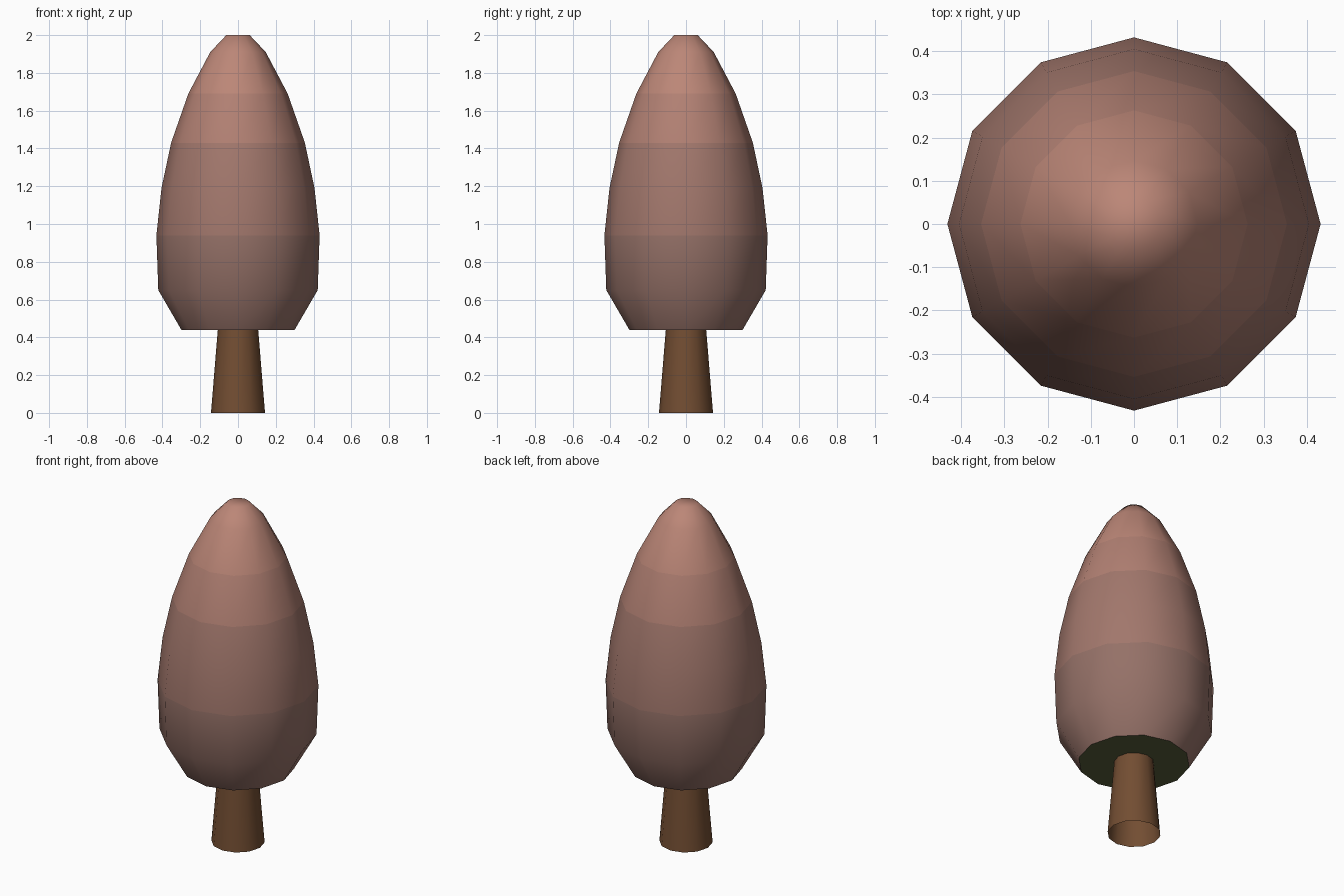
import bpy, bmesh, math

if "Cube" in bpy.data.objects:
    bpy.data.objects.remove(bpy.data.objects["Cube"])

SIDES = 12


def material(name, rgb):
    m = bpy.data.materials.new(name)
    m.diffuse_color = (*rgb, 1)
    m.use_nodes = True
    m.node_tree.nodes["Principled BSDF"].inputs["Base Color"].default_value = m.diffuse_color
    return m


def lathe(name, profile, mats, bands, cap_top=None, cap_bottom=None):
    """Spin (radius, z) points into a smooth ringed shell; bands = material per ring."""
    bm = bmesh.new()
    rings = [[bm.verts.new((r * math.cos(i * math.tau / SIDES),
                            r * math.sin(i * math.tau / SIDES), z))
              for i in range(SIDES)] for r, z in profile]
    for k, (a, b) in enumerate(zip(rings, rings[1:])):
        for i in range(SIDES):
            j = (i + 1) % SIDES
            f = bm.faces.new((a[i], a[j], b[j], b[i]))
            f.material_index = bands[k]
            f.smooth = True
    if cap_top is not None:
        f = bm.faces.new(rings[-1])
        f.material_index, f.smooth = cap_top, True
    if cap_bottom is not None:
        f = bm.faces.new(rings[0][::-1])
        f.material_index = cap_bottom
        for e in f.edges:
            e.smooth = False
    me = bpy.data.meshes.new(name)
    bm.to_mesh(me)
    bm.free()
    for m in mats:
        me.materials.append(m)
    ob = bpy.data.objects.new(name, me)
    bpy.context.collection.objects.link(ob)
    return ob


# Trunk: open tapered tube
bark = material("bark", (0.17, 0.075, 0.032))
lathe("trunk", [(0.143, 0), (0.107, 0.44)], [bark], [0])

# Canopy: egg-shaped foliage, lighter towards the tip, green underside
foliage = [material("foliage_low", (0.30, 0.165, 0.137)),
           material("foliage_middle", (0.36, 0.185, 0.15)),
           material("foliage_upper", (0.44, 0.215, 0.17)),
           material("foliage_tip", (0.50, 0.24, 0.185)),
           material("underside", (0.10, 0.11, 0.045))]
canopy_profile = [(0.30, 0.44), (0.422, 0.65), (0.432, 0.94), (0.405, 1.19),
                  (0.354, 1.43), (0.263, 1.69), (0.147, 1.91), (0.062, 2.0)]
lathe("canopy", canopy_profile, foliage, [0, 0, 1, 1, 2, 3, 3],
      cap_top=3, cap_bottom=4)
